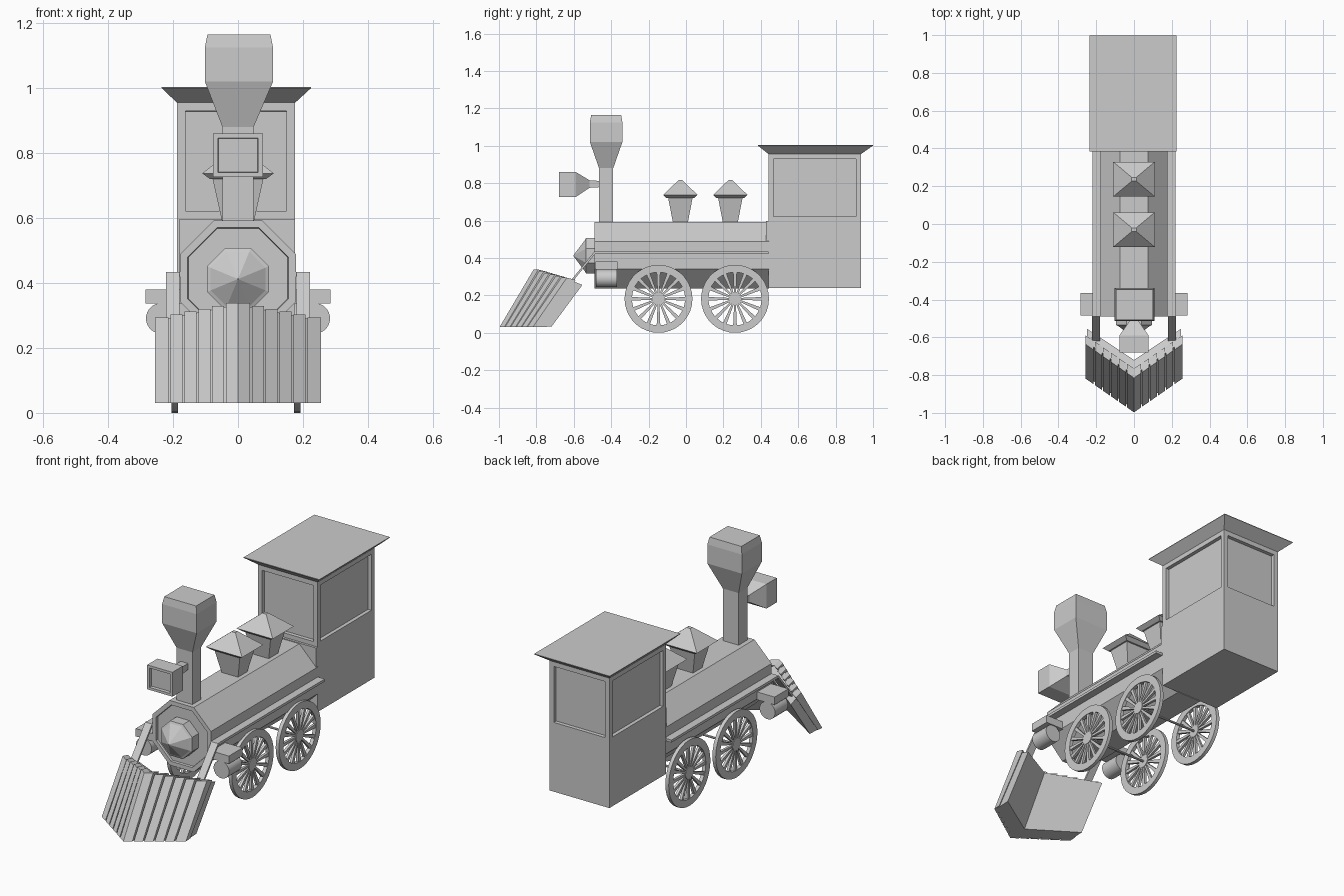
import bpy, bmesh, math
from mathutils import Vector

if "Cube" in bpy.data.objects:
    bpy.data.objects.remove(bpy.data.objects["Cube"])


def loft(name, rings, cap=True, closed=False, smooth=False, edit=None):
    """Skin a list of point rings into one mesh object."""
    bm = bmesh.new()
    loops = [[bm.verts.new(p) for p in r] for r in rings]
    n = len(loops[0])
    pairs = list(zip(loops, loops[1:]))
    if closed:
        pairs.append((loops[-1], loops[0]))
    for a, b in pairs:
        for i in range(n):
            j = (i + 1) % n
            bm.faces.new((a[i], a[j], b[j], b[i]))
    if cap and not closed:
        bm.faces.new(loops[0])
        bm.faces.new(loops[-1])
    bmesh.ops.recalc_face_normals(bm, faces=bm.faces)
    bm.normal_update()
    if edit:
        edit(bm)
    me = bpy.data.meshes.new(name)
    bm.to_mesh(me)
    bm.free()
    if smooth:
        me.polygons.foreach_set("use_smooth", [True] * len(me.polygons))
        me.set_sharp_from_angle(angle=math.radians(30))
    ob = bpy.data.objects.new(name, me)
    bpy.context.collection.objects.link(ob)
    return ob


def rect(cx, cy, z, hx, hy):
    return [(cx + a * hx, cy + b * hy, z) for a, b in ((-1, -1), (1, -1), (1, 1), (-1, 1))]


def rect_y(cx, cz, y, hx, hz):
    return [(cx + a * hx, y, cz + b * hz) for a, b in ((-1, -1), (1, -1), (1, 1), (-1, 1))]


def box(name, x0, x1, y0, y1, z0, z1):
    cx, cy, hx, hy = (x0 + x1) / 2, (y0 + y1) / 2, (x1 - x0) / 2, (y1 - y0) / 2
    return loft(name, [rect(cx, cy, z, hx, hy) for z in (z0, z1)])


def disc_y(y, apothem, n, cx=0.0, cz=0.415):
    r = apothem / math.cos(math.pi / n)
    return [(cx + r * math.cos((i + .5) * math.tau / n), y,
             cz + r * math.sin((i + .5) * math.tau / n)) for i in range(n)]


def disc_x(x, r, n, cy, cz):
    return [(x, cy + r * math.cos(i * math.tau / n), cz + r * math.sin(i * math.tau / n))
            for i in range(n)]


# Cab with recessed window panels on all four sides
def recess_windows(bm):
    fs = [f for f in bm.faces if abs(f.normal.z) < .1 and f.calc_center_median().z > .65]
    for f in fs:
        bmesh.ops.inset_individual(bm, faces=[f], thickness=.026)
        bmesh.ops.translate(bm, verts=list(bmesh.ops.extrude_discrete_faces(bm, faces=[f])["faces"][0].verts),
                            vec=-f.normal * .02) if f.is_valid else None


def recess_panels(bm):
    fs = [f for f in bm.faces if abs(f.normal.z) < .1 and f.calc_center_median().z > .65]
    bmesh.ops.inset_individual(bm, faces=fs, thickness=.026, use_even_offset=True)
    bmesh.ops.inset_individual(bm, faces=fs, thickness=.0005, depth=-.02, use_even_offset=True)


loft("cab", [rect(-.006, .688, z, .182, .247) for z in (.24, .595, .955)], edit=recess_panels)
loft("cab_roof", [rect(-.006, .688, .955, .182, .247), rect(-.005, .692, 1.0, .23, .307),
                  rect(-.005, .692, 1.003, .23, .307)])

# Octagonal boiler with a rimmed front
loft("boiler", [disc_y(.445, .178, 8), disc_y(-.49, .178, 8), disc_y(-.49, .155, 8),
                disc_y(-.478, .153, 8)])
box("boiler_back_plate", -.18, .176, .428, .442, .42, .597)

# Pointed nose on the boiler door
loft("nose", [disc_y(-.475, .095, 8, cz=.412), disc_y(-.535, .095, 8, cz=.412),
              disc_y(-.54, .084, 8, cz=.412), disc_y(-.602, .002, 8, cz=.412)])

# Chimney
loft("chimney", [rect(0, -.427, .58, .048, .038), rect(0, -.427, .88, .048, .038),
                 rect(.003, -.427, 1.02, .105, .087), rect(.003, -.427, 1.125, .105, .087),
                 rect(.003, -.427, 1.165, .097, .08)])

# Headlamp with recessed glass and tapered back
loft("headlamp", [rect_y(0, .793, -.665, .06, .051), rect_y(0, .793, -.68, .062, .053),
                  rect_y(0, .793, -.68, .077, .067), rect_y(0, .793, -.59, .077, .067),
                  rect_y(0, .795, -.515, .025, .02), rect_y(0, .795, -.45, .02, .016)])

# Steam domes
for i, y in enumerate((-.03, .237)):
    loft(f"dome_{i + 1}", [rect(0, y, .585, .048, .039), rect(0, y, .72, .078, .065),
                           rect(0, y, .72, .086, .074), rect(0, y, .737, .11, .092),
                           rect(0, y, .816, .012, .01)])


# Wheels with rim, hub and spokes
def wheel(name, cx, cy, cz=.1815, r=.1815):
    a, b = cx - .01, cx + .01
    loft(name + "_rim", [disc_x(a, r, 36, cy, cz), disc_x(b, r, 36, cy, cz),
                         disc_x(b, .142, 36, cy, cz), disc_x(a, .142, 36, cy, cz)],
         closed=True, smooth=True)
    loft(name + "_hub", [disc_x(a, .034, 24, cy, cz), disc_x(b, .034, 24, cy, cz)], smooth=True)
    for k in range(16):
        t = k * math.tau / 16
        d, s = Vector((0, math.cos(t), math.sin(t))), Vector((0, -math.sin(t), math.cos(t)))
        c = Vector((cx, cy, cz))
        loft(f"{name}_spoke_{k + 1}",
             [[c + d * rad + s * w * u + Vector((.007 * v, 0, 0))
               for u, v in ((-1, -1), (1, -1), (1, 1), (-1, 1))]
              for rad, w in ((.03, .005), (.147, .010))])


for pos, y in (("front", -.147), ("rear", .262)):
    for side, s in (("left", -1), ("right", 1)):
        wheel(f"{pos}_{side}_wheel", -.006 + s * .189, y)
    loft(f"{pos}_axle", [disc_x(x, .006, 8, y, .1815) for x in (-.19, .18)])

# Running boards, steam cylinders, struts
for side, s in (("left", -1), ("right", 1)):
    lo, hi = sorted((s * .16, s * .22))
    box(f"{side}_running_board", lo, hi, -.49, .44, .42, .434)
    lo, hi = sorted((s * .16, s * .284))
    box(f"{side}_cylinder_block", lo, hi, -.485, -.365, .337, .38)
    loft(f"{side}_steam_cylinder", [disc_y(y, .047, 24, s * .236, .291) for y in (-.482, -.37)],
         smooth=True)
    loft(f"{side}_strut", [[(s * x, y + dy, z) for x, dy in ((.18, 0), (.222, 0), (.222, .014), (.18, .014))]
                           for y, z in ((-.63, .262), (-.49, .434))])


# Cowcatcher: V-shaped slab with raised slats
def section(x, f, drop=0.0, back=True, tz=None):
    t = abs(x) / .256
    z = (.34 - .052 * t if tz is None else tz) - drop
    yb = -.72 + .17 * t
    if back:
        tail = [(x, yb, .298 - .043 * t), (x, -.882 + .167 * t, .033)]
    else:
        tail = [(x, -.765 + .175 * t, z - .012), (x, -.955 + .175 * t, .033)]
    return [(x, -.997 + .178 * t + f, .03), (x, -.815 + .178 * t + f, z)] + tail


loft("cowcatcher_body", [section(x, .016, .006) for x in (-.25, 0, .25)])
pitch = .256 / 6
for side, s in (("left", -1), ("right", 1)):
    for k in range(6):
        x0, x1 = k * pitch, (k + .86) * pitch
        if k == 5:
            x1 = .256
        tz = .342 - .052 * (k + .5) / 6
        loft(f"{side}_slat_{k + 1}", [section(s * x, 0, back=False, tz=tz) for x in (x0, x1)])
